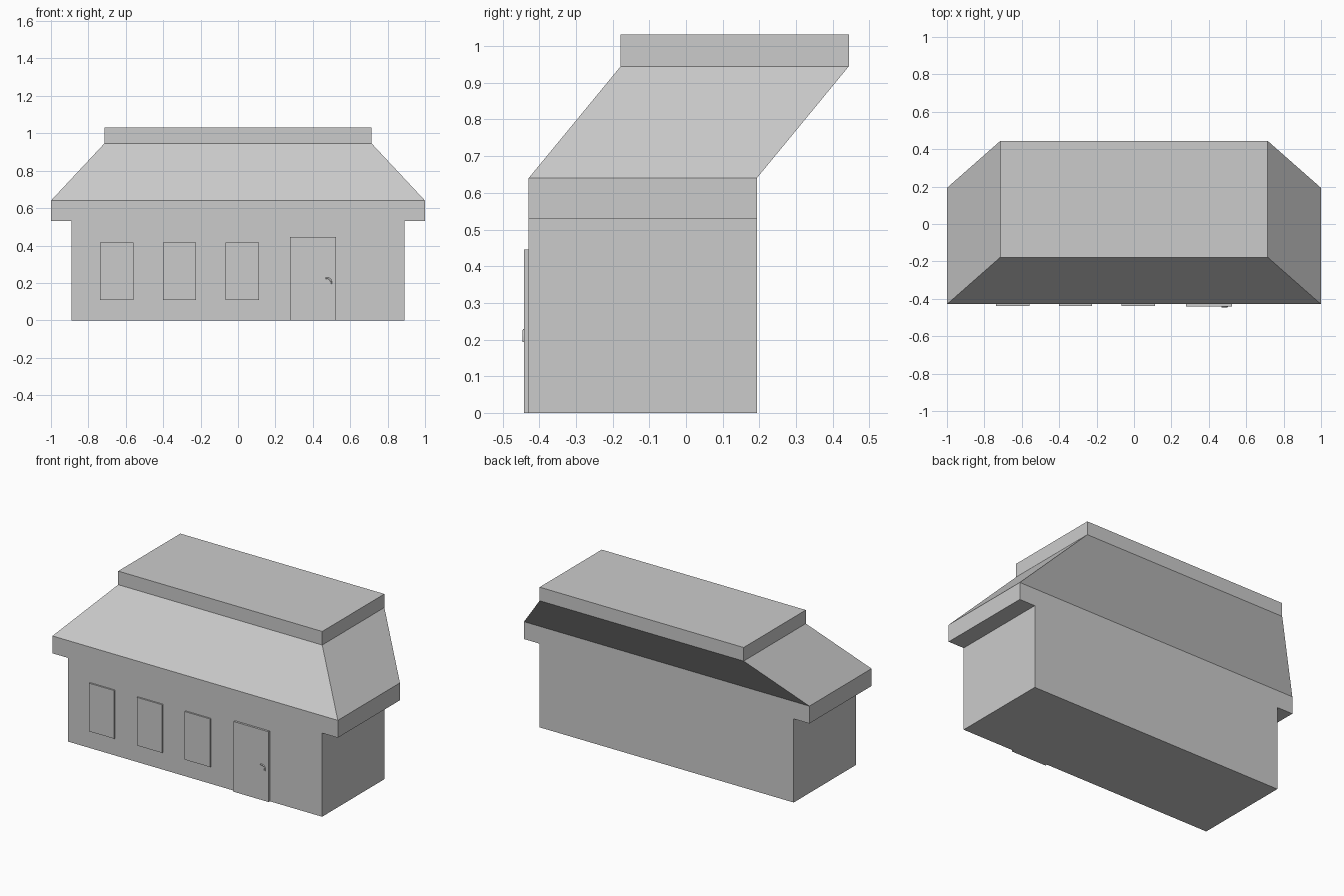
import bpy, bmesh, math
from mathutils import Vector

if "Cube" in bpy.data.objects:
    bpy.data.objects.remove(bpy.data.objects["Cube"])

FRONT, BACK = -0.429, 0.193


def finish(bm, name):
    bmesh.ops.recalc_face_normals(bm, faces=bm.faces[:])
    me = bpy.data.meshes.new(name)
    bm.to_mesh(me)
    bm.free()
    ob = bpy.data.objects.new(name, me)
    bpy.context.collection.objects.link(ob)
    return ob


def box(name, x0, x1, y0, y1, z0, z1):
    bm = bmesh.new()
    bmesh.ops.create_cube(bm, size=1)
    for v in bm.verts:
        v.co = Vector(((x0 + x1) / 2 + v.co.x * (x1 - x0),
                       (y0 + y1) / 2 + v.co.y * (y1 - y0),
                       (z0 + z1) / 2 + v.co.z * (z1 - z0)))
    return finish(bm, name)


def extrude(bm, face, offset):
    geom = bmesh.ops.extrude_discrete_faces(bm, faces=[face])["faces"]
    bmesh.ops.translate(bm, vec=offset, verts=geom[0].verts[:])
    return geom[0]


# Walls and side eaves: T-shaped profile pushed back through the depth
bm = bmesh.new()
half = [(0.89, 0), (0.89, 0.53), (1.0, 0.53), (1.0, 0.64)]
profile = half + [(-x, z) for x, z in reversed(half)]
rings = [[bm.verts.new((x, y, z)) for x, z in profile] for y in (FRONT, BACK)]
for ring in rings:
    bm.faces.new(ring)
n = len(profile)
for i in range(n):
    j = (i + 1) % n
    bm.faces.new((rings[0][i], rings[0][j], rings[1][j], rings[1][i]))
bmesh.ops.recalc_face_normals(bm, faces=bm.faces[:])

# Roof: top face raised, narrowed and leaned backwards, then the flat cap
top = max(bm.faces, key=lambda f: f.calc_center_median().z)
top = extrude(bm, top, Vector((0, 0.251, 0.305)))
for v in top.verts:
    v.co.x *= 0.715
extrude(bm, top, Vector((0, 0, 0.086)))
finish(bm, "house_shell")

# Window panels
for i in range(3):
    x = -0.738 + i * 0.336
    box(f"window_{i + 1}", x, x + 0.178, -0.439, FRONT, 0.11, 0.415)

# Door
box("door", 0.279, 0.524, -0.442, FRONT, 0, 0.445)

# Door handle: small hooked lever
cu = bpy.data.curves.new("door_handle", 'CURVE')
cu.dimensions = '3D'
cu.bevel_depth = 0.005
cu.bevel_resolution = 1
cu.use_fill_caps = True
path = [(0.467, 0.225)]
for k in range(5):
    a = math.radians(90 - k * 22.5)
    path.append((0.478 + 0.02 * math.cos(a), 0.205 + 0.02 * math.sin(a)))
path.append((0.498, 0.193))
sp = cu.splines.new('POLY')
sp.points.add(len(path) - 1)
for p, (x, z) in zip(sp.points, path):
    p.co = (x, -0.441, z, 1)
ob = bpy.data.objects.new("door_handle", cu)
bpy.context.collection.objects.link(ob)
